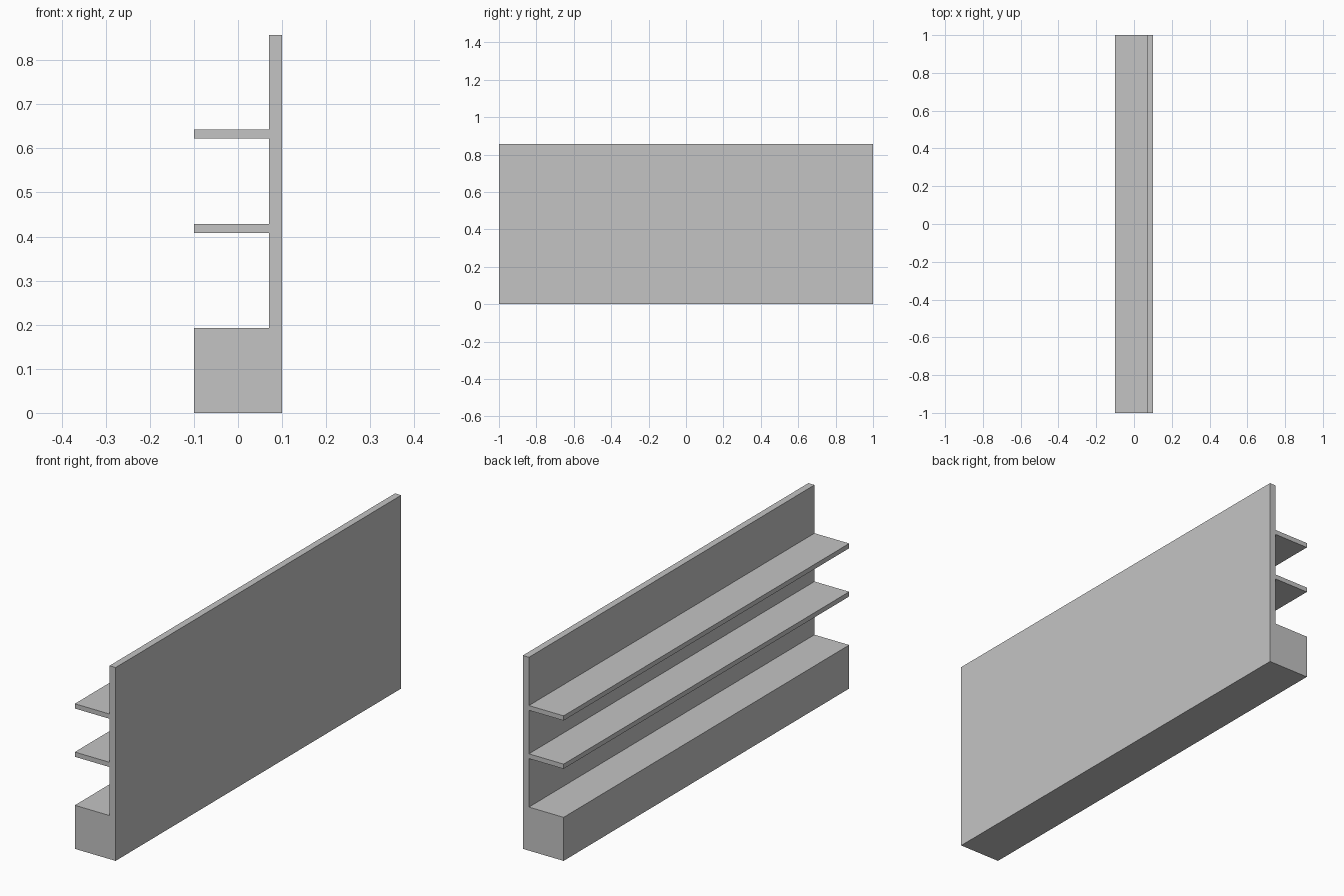
import bpy
import bmesh

if "Cube" in bpy.data.objects:
    bpy.data.objects.remove(bpy.data.objects["Cube"], do_unlink=True)

# Plain grey finish
grey = bpy.data.materials.new("light_grey")
grey.use_nodes = True
colour = (0.55, 0.55, 0.55, 1.0)
grey.diffuse_color = colour
grey.node_tree.nodes["Principled BSDF"].inputs["Base Color"].default_value = colour

LENGTH = 2.0
FRONT, PANEL, BACK = -0.1, 0.07, 0.1   # depth of shelf edge, panel face, panel back
BASE_TOP, HEIGHT = 0.193, 0.857
SHELF_TOPS = (0.429, 0.643)
SHELF_THICK = 0.021


def extrude_profile(name, outline, length):
    """Extrude an x-z outline along y, centred on y = 0."""
    bm = bmesh.new()
    face = bm.faces.new([bm.verts.new((x, -length / 2, z)) for x, z in outline])
    result = bmesh.ops.extrude_face_region(bm, geom=[face])
    moved = [v for v in result["geom"] if isinstance(v, bmesh.types.BMVert)]
    bmesh.ops.translate(bm, verts=moved, vec=(0, length, 0))
    bmesh.ops.recalc_face_normals(bm, faces=bm.faces)
    mesh = bpy.data.meshes.new(name)
    bm.to_mesh(mesh)
    bm.free()
    mesh.materials.append(grey)
    obj = bpy.data.objects.new(name, mesh)
    bpy.context.collection.objects.link(obj)
    return obj


# Base plinth, then each shelf stepping out of the back panel
outline = [(BACK, 0), (FRONT, 0), (FRONT, BASE_TOP), (PANEL, BASE_TOP)]
for top in SHELF_TOPS:
    under = top - SHELF_THICK
    outline += [(PANEL, under), (FRONT, under), (FRONT, top), (PANEL, top)]

# Top of the back panel
outline += [(PANEL, HEIGHT), (BACK, HEIGHT)]

extrude_profile("wall_shelf_unit", outline, LENGTH)
